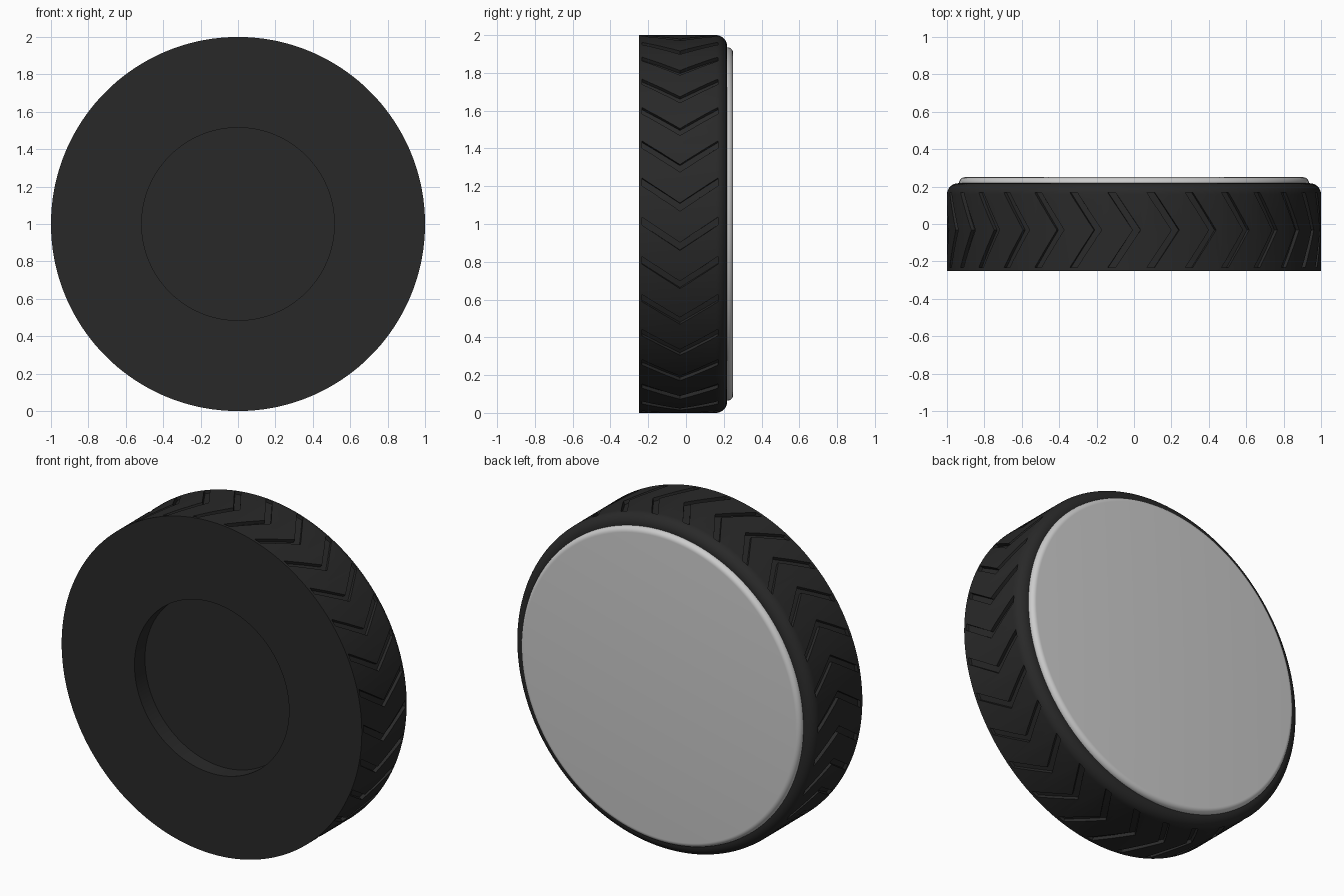
import bpy, bmesh
from math import sin, cos, pi, radians

if "Cube" in bpy.data.objects:
    bpy.data.objects.remove(bpy.data.objects["Cube"])

AXLE_Z = 1.0


def lathe(name, profile, segments=180):
    """Revolve (radius, y) points around the axle; end points lie on the axis."""
    bm = bmesh.new()
    verts = [bm.verts.new((r, y, AXLE_Z)) for r, y in profile]
    edges = [bm.edges.new(pair) for pair in zip(verts, verts[1:])]
    bmesh.ops.spin(bm, geom=verts + edges, cent=(0, 0, AXLE_Z), axis=(0, 1, 0),
                   angle=2 * pi, steps=segments)
    bmesh.ops.remove_doubles(bm, verts=bm.verts, dist=1e-5)
    return finish(name, bm)


def finish(name, bm):
    bmesh.ops.recalc_face_normals(bm, faces=bm.faces)
    mesh = bpy.data.meshes.new(name)
    bm.to_mesh(mesh)
    bm.free()
    obj = bpy.data.objects.new(name, mesh)
    bpy.context.collection.objects.link(obj)
    return obj


def fillet(r, y, size, steps=8):
    """Quarter-round corner at radius r, back face y."""
    return [(r - size + size * cos(a), y - size + size * sin(a))
            for a in (pi / 2 * i / steps for i in range(steps + 1))]


def smooth(obj):
    bpy.ops.object.select_all(action='DESELECT')
    obj.select_set(True)
    bpy.context.view_layer.objects.active = obj
    bpy.ops.object.shade_smooth_by_angle(angle=radians(30))


# Tyre with a shallow round recess in its flat front
tyre = lathe("tyre", [(0, -0.15), (0.515, -0.15), (0.515, -0.25), (1, -0.25)]
             + fillet(1, 0.218, 0.06) + [(0, 0.218)])

# Chevron tread groove cutters
COUNT, WIDTH, DROP = 30, 0.042, 0.135
Y0, YM, Y1 = -0.233, -0.032, 0.169
R_IN, R_OUT = 0.98, 1.03
bm = bmesh.new()
for i in range(COUNT):
    start = radians(2.1) + 2 * pi * i / COUNT
    rows = []
    for y, t in ((Y0, 0), ((Y0 + YM) / 2, .5), (YM, 1), ((Y1 + YM) / 2, .5), (Y1, 0)):
        top = start - DROP * t
        rows.append([bm.verts.new((r * cos(a), y, AXLE_Z + r * sin(a)))
                     for r, a in ((R_IN, top), (R_OUT, top),
                                  (R_OUT, top - WIDTH), (R_IN, top - WIDTH))])
    for a, b in zip(rows, rows[1:]):
        for k in range(4):
            n = (k + 1) % 4
            bm.faces.new((a[k], a[n], b[n], b[k]))
    bm.faces.new(rows[0])
    bm.faces.new(rows[-1])
cutter = finish("groove_cutter", bm)
cutter.hide_render = True

mod = tyre.modifiers.new("grooves", 'BOOLEAN')
mod.operation = 'DIFFERENCE'
mod.solver = 'EXACT'
mod.object = cutter
bpy.context.view_layer.objects.active = tyre
bpy.ops.object.modifier_apply(modifier=mod.name)
bpy.data.objects.remove(cutter)
smooth(tyre)

rubber = bpy.data.materials.new("rubber")
rubber.diffuse_color = (0.022, 0.022, 0.022, 1)
rubber.use_nodes = True
rubber.node_tree.nodes["Principled BSDF"].inputs["Base Color"].default_value = rubber.diffuse_color
tyre.data.materials.clear()
tyre.data.materials.append(rubber)

# Grey cover disc on the back
cover = lathe("cover_disc", [(0, 0.2), (0.935, 0.2)] + fillet(0.935, 0.25, 0.03) + [(0, 0.25)])
smooth(cover)
